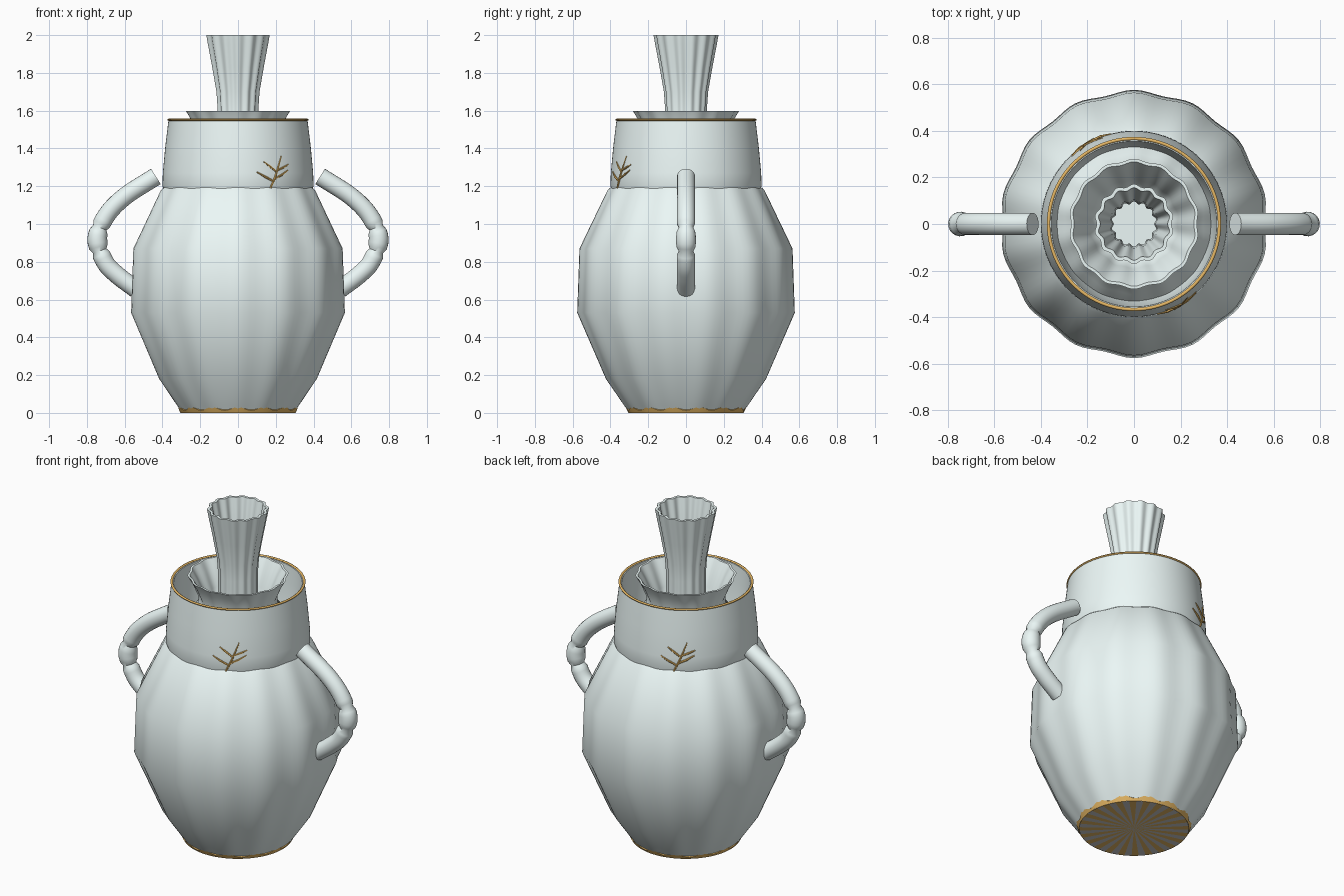
import bpy, math
from math import sin, cos, pi
from mathutils import Vector

if "Cube" in bpy.data.objects:
    bpy.data.objects.remove(bpy.data.objects["Cube"])

LOBES = 14


def material(name, color):
    m = bpy.data.materials.new(name)
    m.diffuse_color = color
    m.use_nodes = True
    m.node_tree.nodes["Principled BSDF"].inputs["Base Color"].default_value = m.diffuse_color
    return m


gold = material("gold", (0.80, 0.48, 0.13, 1))
white = material("porcelain", (0.84, 0.94, 0.93, 1))


def make(name, verts, faces, mat, angle=50):
    me = bpy.data.meshes.new(name)
    me.from_pydata(verts, [], faces)
    ob = bpy.data.objects.new(name, me)
    bpy.context.collection.objects.link(ob)
    if mat:
        me.materials.append(mat)
    bpy.ops.object.select_all(action='DESELECT')
    ob.select_set(True)
    bpy.context.view_layer.objects.active = ob
    bpy.ops.object.shade_smooth_by_angle(angle=math.radians(angle))
    return ob


def lathe(name, profile, mat=white, segs=112, cap_last=False):
    """Revolve (radius, z, flute depth[, z wave]) rows; order: bottom outside upwards."""
    verts, faces = [], []
    for row in profile:
        r, z, f = row[:3]
        wave = row[3] if len(row) > 3 else 0
        for i in range(segs):
            a = 2 * pi * i / segs
            c = cos(LOBES * (a - pi / 2))
            rr = r + f * c
            verts.append((rr * cos(a), rr * sin(a), z + wave * c))
    for j in range(len(profile) - 1):
        for i in range(segs):
            k = (i + 1) % segs
            faces.append((j * segs + i, j * segs + k, (j + 1) * segs + k, (j + 1) * segs + i))
    if cap_last:
        n = (len(profile) - 1) * segs
        faces.append(tuple(range(n, n + segs)))
    return make(name, verts, faces, mat)


def tube(name, pts, radii, mat, sides=20):
    """Sweep a circle along a path, with closed ends."""
    pts = [Vector(p) for p in pts]
    verts, faces = [], []
    ref = None
    for i, p in enumerate(pts):
        t = (pts[min(i + 1, len(pts) - 1)] - pts[max(i - 1, 0)]).normalized()
        if ref is None:
            ref = t.orthogonal()
        u = (ref - t * ref.dot(t)).normalized()
        ref = u
        v = t.cross(u)
        for s in range(sides):
            a = 2 * pi * s / sides
            verts.append(p + (u * cos(a) + v * sin(a)) * radii[i])
    for i in range(len(pts) - 1):
        for s in range(sides):
            k = (s + 1) % sides
            faces.append((i * sides + s, i * sides + k, (i + 1) * sides + k, (i + 1) * sides + s))
    faces.append(tuple(reversed(range(sides))))
    n = (len(pts) - 1) * sides
    faces.append(tuple(range(n, n + sides)))
    return make(name, verts, faces, mat)


# Fluted body
lathe("body", [(0.30, 0.004, 0.002), (0.325, 0.04, 0.003), (0.42, 0.18, 0.004),
               (0.569, 0.53, 0.007), (0.557, 0.87, 0.007), (0.41, 1.18, 0.005),
               (0.375, 1.21, 0.004)])

# Gilded foot with a scalloped upper edge
lathe("gold_foot", [(0.304, 0.0, 0), (0.316, 0.022, 0.004, 0.009), (0.295, 0.03, 0.003)], gold)


# Underside: alternating gold and plain wedges
def wedges(name, first, mat):
    verts, faces = [(0, 0, 0)], []
    for i in range(first, 48, 2):
        n = len(verts)
        for a in (2 * pi * i / 48, 2 * pi * (i + 1) / 48):
            verts.append((0.304 * cos(a), 0.304 * sin(a), 0))
        faces.append((0, n + 1, n))
    make(name, verts, faces, mat)


wedges("base_gold_rays", 0, gold)
wedges("base_plain_rays", 1, None)

# Smooth collar and its inner wall
lathe("collar", [(0.385, 1.15, 0), (0.40, 1.20, 0), (0.398, 1.27, 0), (0.385, 1.41, 0),
                 (0.368, 1.55, 0), (0.355, 1.55, 0), (0.35, 1.45, 0), (0.34, 1.33, 0),
                 (0.33, 1.28, 0)])

# Gold line around the collar rim
rim_pts = [(0.367 + 0.007 * cos(a), 1.552 + 0.006 * sin(a), 0)
           for a in [2 * pi * i / 8 for i in range(9)]]
lathe("gold_rim", rim_pts, gold)

# Shoulder rising inside the collar into a fluted cup
lathe("inner_cup", [(0.375, 1.21, 0.004), (0.30, 1.33, 0.004), (0.215, 1.42, 0.004),
                    (0.215, 1.47, 0.004),
                    (0.25, 1.555, 0.005), (0.275, 1.597, 0.005), (0.262, 1.597, 0.005),
                    (0.236, 1.55, 0.005), (0.19, 1.45, 0.004), (0.165, 1.36, 0.003),
                    (0.10, 1.32, 0.002)])

# Fluted trumpet neck
lathe("trumpet", [(0.108, 1.30, 0.004), (0.106, 1.60, 0.004), (0.112, 1.70, 0.005),
                  (0.134, 1.83, 0.006), (0.157, 1.95, 0.006), (0.166, 2.0, 0.006),
                  (0.150, 2.0, 0.006), (0.140, 1.95, 0.006), (0.117, 1.83, 0.006),
                  (0.098, 1.70, 0.006), (0.092, 1.60, 0.006), (0.092, 1.34, 0.005)],
      cap_last=True)


def smooth_path(ctrl, n=6):
    """Catmull-Rom curve through the control points."""
    c = [Vector(p) for p in ctrl]
    c = [2 * c[0] - c[1]] + c + [2 * c[-1] - c[-2]]
    out = []
    for i in range(1, len(c) - 2):
        for k in range(n):
            t = k / n
            p0, p1, p2, p3 = c[i - 1:i + 3]
            out.append(0.5 * (2 * p1 + (p2 - p0) * t + (2 * p0 - 5 * p1 + 4 * p2 - p3) * t * t
                              + (3 * p1 - p0 - 3 * p2 + p3) * t ** 3))
    return out + [c[-2]]


# Handles with a bead at the outer bend
for side, label in ((-1, "left"), (1, "right")):
    path = smooth_path([(side * x, 0, z) for x, z in
                        ((0.435, 1.252), (0.60, 1.145), (0.70, 1.04), (0.745, 0.92),
                         (0.705, 0.80), (0.64, 0.73), (0.54, 0.655))])
    radii = []
    for p in path:
        d = abs(p.z - 0.915)
        r = 0.048
        if d < 0.05:
            r = 0.053 - 2 * d * d
        elif d < 0.075:
            r = 0.038
        radii.append(r)
    tube("handle_" + label, path, radii, white)

# Gold twigs laid on the collar, front and back
TWIG = [((0, 1.19), (0.03, 1.25), (0.075, 1.36)),
        ((0.02, 1.225), (-0.03, 1.25), (-0.075, 1.275)),
        ((0.04, 1.275), (0, 1.305), (-0.035, 1.33)),
        ((0.027, 1.24), (0.07, 1.26), (0.115, 1.285)),
        ((0.045, 1.285), (0.085, 1.30), (0.12, 1.315))]
base_angle = math.atan2(-0.36, 0.17)
for number in (0, 1):
    for b, line in enumerate(TWIG):
        pts = []
        for s, z in line:
            r = 0.402 - max(0, z - 1.25) * 0.112
            a = base_angle + number * pi + s / 0.4
            pts.append((r * cos(a), r * sin(a), z))
        tube("twig_%d_branch_%d" % (number + 1, b + 1), pts, (0.005, 0.006, 0.003), gold, 6)
